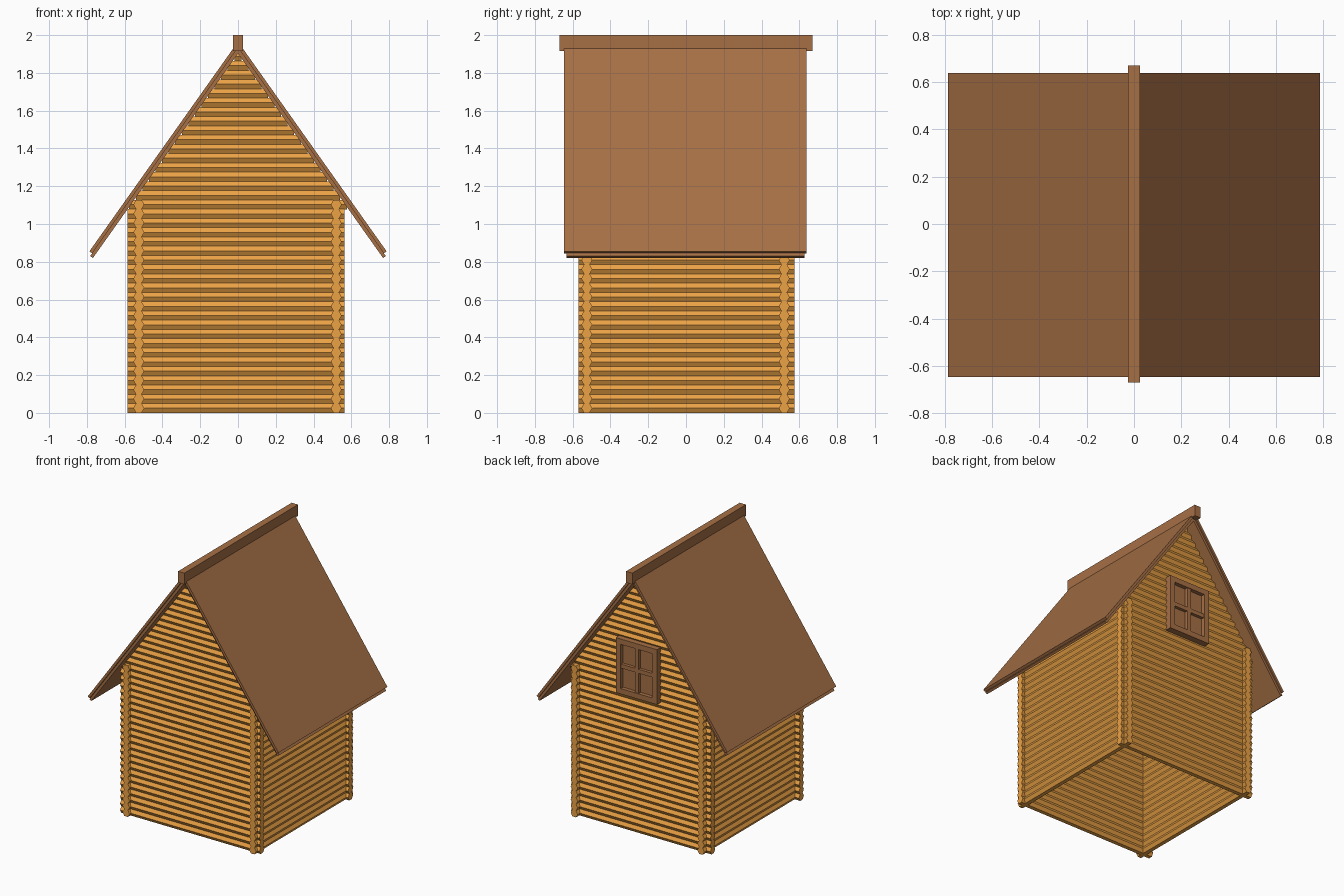
import bpy, bmesh, math
from mathutils import Vector

if "Cube" in bpy.data.objects:
    bpy.data.objects.remove(bpy.data.objects["Cube"])


def material(name, rgb):
    m = bpy.data.materials.new(name)
    m.diffuse_color = (*rgb, 1)
    m.use_nodes = True
    m.node_tree.nodes["Principled BSDF"].inputs["Base Color"].default_value = m.diffuse_color
    return m


WOOD = material("log_wood", (0.83, 0.36, 0.06))
ROOF = material("roof_wood", (0.38, 0.16, 0.06))


def add_prism(bm, profile, axis, a, b):
    """Extrude a (side, z) profile along x or y from a to b."""
    def at(p, t):
        return Vector((t, p[0], p[1])) if axis == 'x' else Vector((p[0], t, p[1]))
    lo = [bm.verts.new(at(p, a)) for p in profile]
    hi = [bm.verts.new(at(p, b)) for p in profile]
    n = len(profile)
    bm.faces.new(lo)
    bm.faces.new(hi[::-1])
    for i in range(n):
        bm.faces.new((lo[i], hi[i], hi[(i + 1) % n], lo[(i + 1) % n]))


def finish(name, bm, mat):
    bmesh.ops.recalc_face_normals(bm, faces=bm.faces[:])
    me = bpy.data.meshes.new(name)
    bm.to_mesh(me)
    bm.free()
    me.materials.append(mat)
    ob = bpy.data.objects.new(name, me)
    bpy.context.collection.objects.link(ob)
    return ob


def rect(cx, cz, w, h):
    return [(cx - w/2, cz - h/2), (cx + w/2, cz - h/2), (cx + w/2, cz + h/2), (cx - w/2, cz + h/2)]


R, PITCH = 0.029, 0.049
APOTHEM = R * math.cos(math.pi / 6)
SLOPE = 1.41


def hexagon(side, z):
    return [(side + R * math.cos(k * math.pi / 3), z + R * math.sin(k * math.pi / 3)) for k in range(6)]


# Front and back walls: six-sided logs, shortened under the roof to form the gable
for name, y in (("front_wall_logs", -0.525), ("back_wall_logs", 0.52)):
    bm = bmesh.new()
    for i in range(39):
        z = APOTHEM + i * PITCH
        half = (1.915 - z) / SLOPE
        if half < 0.01:
            break
        a, b = (-0.585, 0.565) if z < 1.1 else (-half, half)
        add_prism(bm, hexagon(y, z), 'x', a, b)
    finish(name, bm, WOOD)

# Side walls up to the eaves
for name, x in (("left_wall_logs", -0.525), ("right_wall_logs", 0.52)):
    bm = bmesh.new()
    for i in range(23):
        add_prism(bm, hexagon(x, APOTHEM + i * PITCH), 'y', -0.57, 0.575)
    finish(name, bm, WOOD)

# Roof: an outer and an inner board on each slope
outer = [(0, 1.965), (0.787, 0.855), (0.772, 0.845), (0, 1.934)]
inner = [(0, 1.934), (0.783, 0.83), (0.768, 0.82), (0, 1.903)]
for side, s in (("left", -1), ("right", 1)):
    for layer, prof, a, b in (("outer", outer, -0.647, 0.638), ("inner", inner, -0.632, 0.628)):
        bm = bmesh.new()
        add_prism(bm, [(s * x, z) for x, z in prof], 'y', a, b)
        finish(f"{side}_roof_{layer}_board", bm, ROOF)

# Ridge beam
bm = bmesh.new()
add_prism(bm, rect(0, 1.958, 0.052, 0.084), 'y', -0.67, 0.67)
finish("ridge_beam", bm, ROOF)

# Back window: frame, cross bars and recessed panes
WZ, W, H, T = 1.23, 0.34, 0.41, 0.04
bm = bmesh.new()
for s in (-1, 1):
    add_prism(bm, rect(s * (W - T) / 2, WZ, T, H), 'y', 0.52, 0.585)
    add_prism(bm, rect(0, WZ + s * (H - T) / 2, W - 2 * T, T), 'y', 0.52, 0.585)
finish("window_frame", bm, ROOF)
bm = bmesh.new()
add_prism(bm, rect(0, WZ, 0.03, H - 2 * T), 'y', 0.52, 0.58)
add_prism(bm, rect(0, WZ, W - 2 * T, 0.03), 'y', 0.52, 0.579)
finish("window_bars", bm, ROOF)
bm = bmesh.new()
add_prism(bm, rect(0, WZ, W - T, H - T), 'y', 0.485, 0.556)
finish("window_panes", bm, ROOF)
